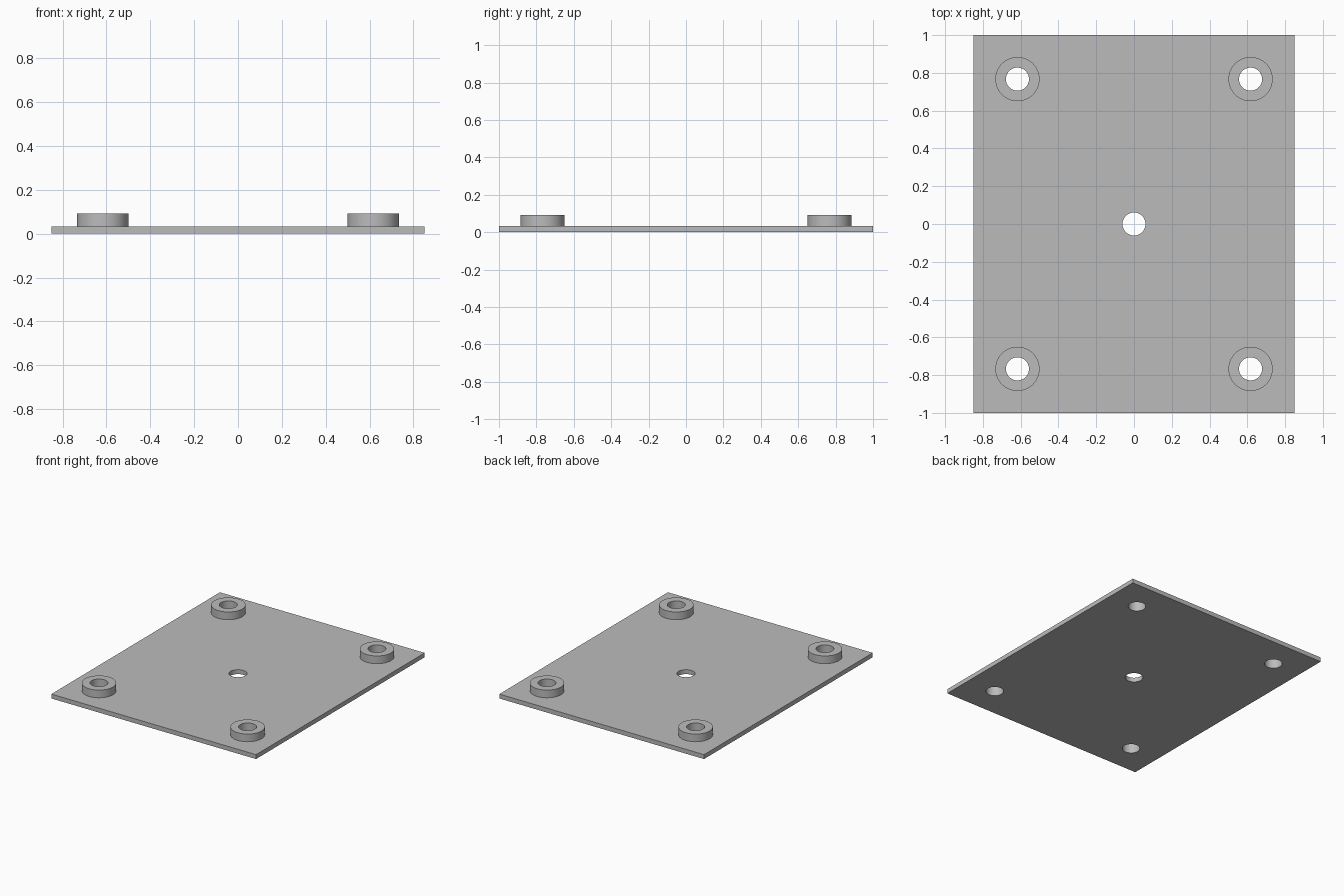
import bpy
import math

if "Cube" in bpy.data.objects:
    bpy.data.objects.remove(bpy.data.objects["Cube"], do_unlink=True)

WIDTH, DEPTH, THICK = 1.70, 2.0, 0.033
BOSS_TOP, BOSS_R, HOLE_R = 0.091, 0.117, 0.061
CORNERS = [(sx * 0.617, sy * 0.767) for sx in (-1, 1) for sy in (-1, 1)]

grey = bpy.data.materials.new("plain grey")
grey.use_nodes = True
colour = (0.5, 0.5, 0.5, 1)
grey.diffuse_color = colour
grey.node_tree.nodes["Principled BSDF"].inputs["Base Color"].default_value = colour


def cylinder(name, x, y, radius, bottom, top):
    bpy.ops.mesh.primitive_cylinder_add(
        vertices=64, radius=radius, depth=top - bottom,
        location=(x, y, (bottom + top) / 2))
    obj = bpy.context.object
    obj.name = name
    obj.data.materials.append(grey)
    return obj


def combine(body, tool, operation):
    """Apply a boolean to the body and remove the tool."""
    mod = body.modifiers.new(tool.name, "BOOLEAN")
    mod.operation = operation
    mod.solver = "EXACT"
    mod.object = tool
    bpy.context.view_layer.objects.active = body
    bpy.ops.object.modifier_apply(modifier=mod.name)
    bpy.data.objects.remove(tool, do_unlink=True)


# Flat base plate
bpy.ops.mesh.primitive_cube_add(size=1, location=(0, 0, THICK / 2))
plate = bpy.context.object
plate.name = "mounting_plate"
plate.scale = (WIDTH, DEPTH, THICK)
bpy.ops.object.transform_apply(location=True, rotation=False, scale=True)
plate.data.materials.append(grey)

# Raised round boss near each corner, sunk into the plate
for x, y in CORNERS:
    combine(plate, cylinder("boss", x, y, BOSS_R, THICK / 2, BOSS_TOP), "UNION")

# Through holes in the bosses and the plate centre
for x, y in CORNERS + [(0, 0)]:
    combine(plate, cylinder("hole_cutter", x, y, HOLE_R, -0.1, 0.2), "DIFFERENCE")

# Smooth round walls, sharp rims
bpy.ops.object.select_all(action="DESELECT")
plate.select_set(True)
bpy.context.view_layer.objects.active = plate
bpy.ops.object.shade_smooth_by_angle(angle=math.radians(30))
